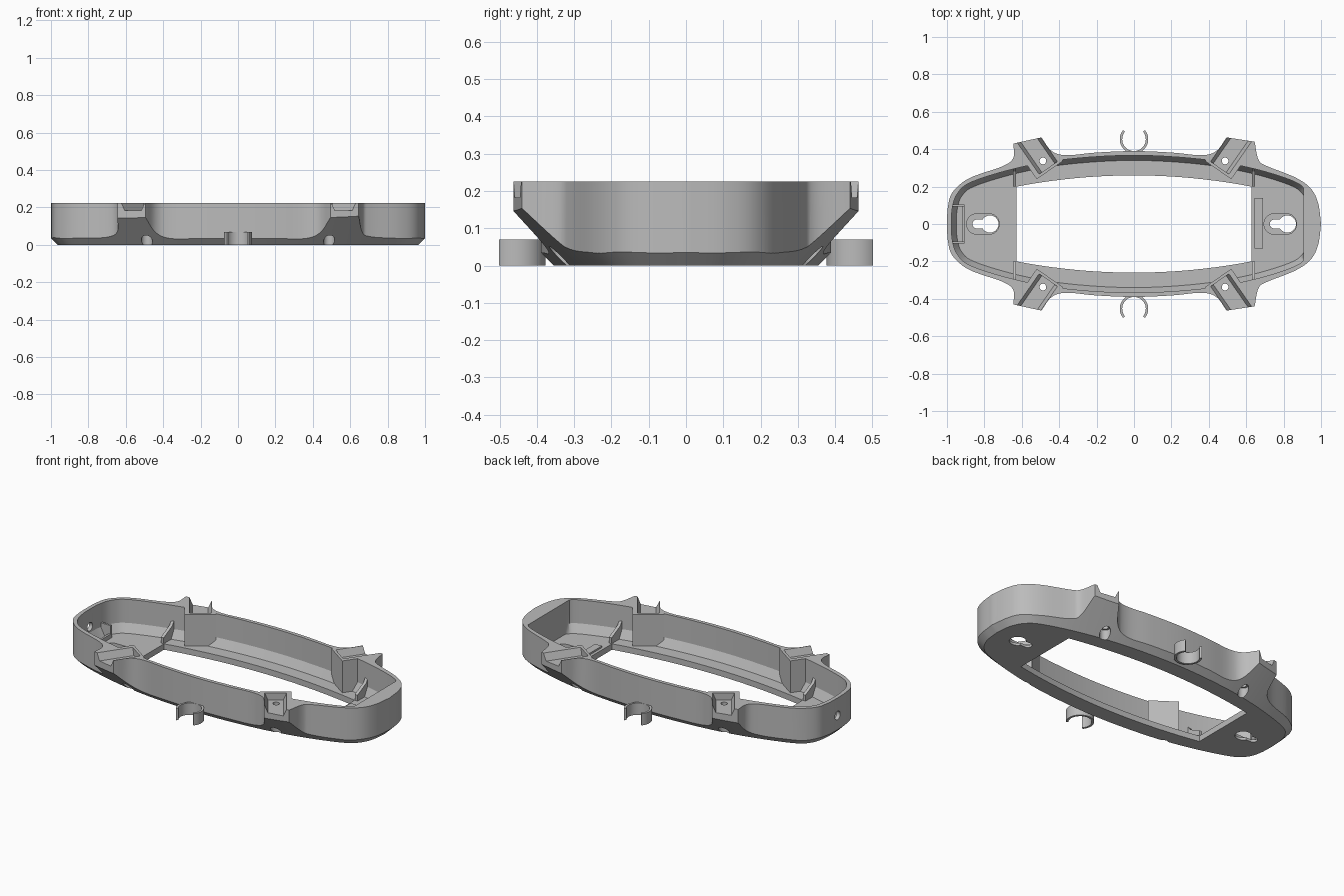
import bpy, bmesh, math
from mathutils import Vector

if "Cube" in bpy.data.objects:
    bpy.data.objects.remove(bpy.data.objects["Cube"])

grey = bpy.data.materials.new("plain grey")
grey.use_nodes = True
grey.diffuse_color = (0.5, 0.5, 0.5, 1)
grey.node_tree.nodes["Principled BSDF"].inputs["Base Color"].default_value = (0.5, 0.5, 0.5, 1)

HEIGHT, FLOOR = 0.225, 0.035


def loft(name, rings):
    """Closed solid through stacked rings of equal point count."""
    bm = bmesh.new()
    loops = [[bm.verts.new(p) for p in ring] for ring in rings]
    n = len(loops[0])
    for a, b in zip(loops, loops[1:]):
        for i in range(n):
            j = (i + 1) % n
            bm.faces.new((a[i], a[j], b[j], b[i]))
    bm.faces.new(loops[0])
    bm.faces.new(loops[-1])
    bmesh.ops.recalc_face_normals(bm, faces=bm.faces)
    mesh = bpy.data.meshes.new(name)
    bm.to_mesh(mesh)
    bm.free()
    mesh.materials.append(grey)
    ob = bpy.data.objects.new(name, mesh)
    bpy.context.collection.objects.link(ob)
    return ob


def flat(pts, z):
    return [(p[0], p[1], z) for p in pts]


def prism(name, pts, z0, z1):
    return loft(name, [flat(pts, z0), flat(pts, z1)])


def disc(x, y, r, n=32):
    return [(x + r * math.cos(math.tau * i / n), y + r * math.sin(math.tau * i / n)) for i in range(n)]


def rect(x0, x1, y0, y1):
    return [(x0, y0), (x1, y0), (x1, y1), (x0, y1)]


def boolean(target, cutter, op="DIFFERENCE"):
    mod = target.modifiers.new("cut", "BOOLEAN")
    mod.operation, mod.solver, mod.object = op, "EXACT", cutter
    bpy.ops.object.select_all(action="DESELECT")
    bpy.context.view_layer.objects.active = target
    target.select_set(True)
    bpy.ops.object.modifier_apply(modifier=mod.name)
    bpy.data.objects.remove(cutter)


def smooth(points, steps=6):
    """Catmull-Rom curve through points, ends included."""
    p = [Vector(q) for q in points]
    p = [2 * p[0] - p[1]] + p + [2 * p[-1] - p[-2]]
    out = []
    for a, b, c, d in zip(p, p[1:], p[2:], p[3:]):
        for k in range(steps):
            t = k / steps
            out.append(0.5 * (2 * b + (c - a) * t + (2 * a - 5 * b + 4 * c - d) * t * t
                              + (3 * b - a - 3 * c + d) * t ** 3))
    return out + [p[-2]]


def mirror_y(half):
    return half + [Vector((q.x, -q.y)) for q in half[-2:0:-1]]


def offset(loop, dist):
    out = []
    for i, p in enumerate(loop):
        t = (loop[(i + 1) % len(loop)] - loop[i - 1]).normalized()
        out.append(p + Vector((t.y, -t.x)) * dist)
    return out


# Rim outline with flared ears, and the smooth outline of the underside
right_end = [(1, 0), (0.985, 0.11), (0.945, 0.19), (0.86, 0.25), (0.71, 0.31), (0.665, 0.345), (0.645, 0.44)]
middle = [(0.495, 0.463), (0.44, 0.39), (0.36, 0.368), (0.2, 0.382), (0, 0.39)]
middle += [(-x, y) for x, y in middle[-2::-1]]
left_end = [(-0.645, 0.43), (-0.645, 0.355), (-0.7, 0.31), (-0.88, 0.245), (-0.97, 0.17), (-0.995, 0.09), (-1, 0)]
rim = mirror_y(smooth(right_end) + smooth(middle) + smooth(left_end))
base = mirror_y(smooth([(0.965, 0), (0.952, 0.1), (0.91, 0.175), (0.83, 0.225), (0.62, 0.288), (0.35, 0.335),
                        (0, 0.355), (-0.35, 0.335), (-0.62, 0.288), (-0.86, 0.215), (-0.935, 0.155),
                        (-0.96, 0.08), (-0.965, 0)]))

# Hull: upright rim walls limited by a 45 degree flare from the underside
tray = prism("tray", rim, -0.1, HEIGHT)
flare = loft("flare", [flat(base, 0), flat(offset(base, 0.3), 0.3)])
boolean(tray, flare, "INTERSECT")

# Cavity, flat at the thick right end
def clipped(dist):
    return [(min(p.x, 0.905), p.y) for p in offset(base, dist)]


cavity = loft("cavity", [flat(clipped(-0.015), FLOOR), flat(clipped(0.012), 0.085), flat(clipped(0.012), 0.3)])


def ear_frame(sx, sy):
    """Maps distance along and across an ear channel to the plan."""
    def at(u, v):
        return (sx * (0.45 + 0.57 * u + 0.82 * v), sy * (0.288 + 0.82 * u - 0.57 * v))
    return at


corners = [(sx, sy) for sx in (-1, 1) for sy in (-1, 1)]
for sx, sy in corners:
    # Ear blocks and stepped ribs stay standing inside the cavity
    at = ear_frame(sx, sy)
    block = [at(0, -0.085), at(0.3, -0.085), at(0.3, 0.085), at(0, 0.085)]
    boolean(cavity, prism("ear_block", block, 0.01, 0.32))
    side = [(0.2, 0.01), (0.2, 0.07), (0.28, 0.11), (0.325, 0.17), (0.325, 0.32), (0.5, 0.32), (0.5, 0.01)]
    rib = loft("rib", [[(sx * x, sy * y, z) for y, z in side] for x in (0.63, 0.648)])
    boolean(cavity, rib)
boolean(tray, cavity)

# Large floor opening with bowed long sides
arc = [(0.628 * (1 - k / 10), 0.26 - 0.06 * (1 - k / 10) ** 2) for k in range(21)]
boolean(tray, prism("opening", arc + [(x, -y) for x, y in reversed(arc)], -0.1, 0.3))

for sx, sy in corners:
    # Tapered channel and stepped screw hole in each ear
    at = ear_frame(sx, sy)
    rings = []
    for half, z in ((0.042, 0.183), (0.068, 0.245)):
        rings.append(flat([at(0.015, -half), at(0.4, -half), at(0.4, half), at(0.015, half)], z))
    boolean(tray, loft("channel", rings))
    boolean(tray, prism("screw_head", disc(sx * 0.487, sy * 0.337, 0.03), -0.1, 0.06))
    boolean(tray, prism("screw_hole", disc(sx * 0.487, sy * 0.337, 0.018, 20), 0.05, 0.3))

# Keyhole mounts: recess, narrow slot and round entry
for x in (-0.77, 0.82):
    def stadium(r, x0, x1):
        turn = [math.pi * k / 12 for k in range(13)]
        return ([(x1 + r * math.sin(a), -r * math.cos(a)) for a in turn]
                + [(x0 - r * math.sin(a), r * math.cos(a)) for a in turn])
    boolean(tray, prism("recess", stadium(0.055, x - 0.07, x - 0.005), 0.015, 0.06))
    boolean(tray, prism("slot", stadium(0.024, x - 0.07, x), -0.1, 0.1))
    boolean(tray, prism("entry", disc(x, 0, 0.046), -0.1, 0.1))

# Cable hole through the left end wall
boolean(tray, loft("cable_hole", [[(x, a, 0.12 + b) for a, b in disc(0, 0, 0.025)] for x in (-1.1, -0.93)]))

# Small bracket beside the cable hole and low ledge at the other end
for y in (-0.105, 0.093):
    prism("bracket_side", rect(-0.98, -0.905, y, y + 0.012), 0.03, 0.11)
prism("bracket_front", rect(-0.917, -0.905, -0.1, 0.1), 0.03, 0.06)
prism("floor_ledge", rect(0.645, 0.69, -0.13, 0.14), 0.03, 0.045)

# Open ring clips on both long sides
for name, s in (("front_clip", -1), ("back_clip", 1)):
    angles = [math.radians(140 + 260 * k / 32) for k in range(33)]
    ring = [(r * math.cos(a), s * (0.453 + r * math.sin(a)))
            for r, seq in ((0.076, angles), (0.063, angles[::-1])) for a in seq]
    prism(name, ring, 0, 0.07)

# Smooth curved walls, sharp edges kept
bpy.ops.object.select_all(action="DESELECT")
for ob in bpy.context.collection.objects:
    if ob.type == "MESH":
        ob.select_set(True)
        bpy.context.view_layer.objects.active = ob
bpy.ops.object.shade_smooth_by_angle(angle=math.radians(25))
